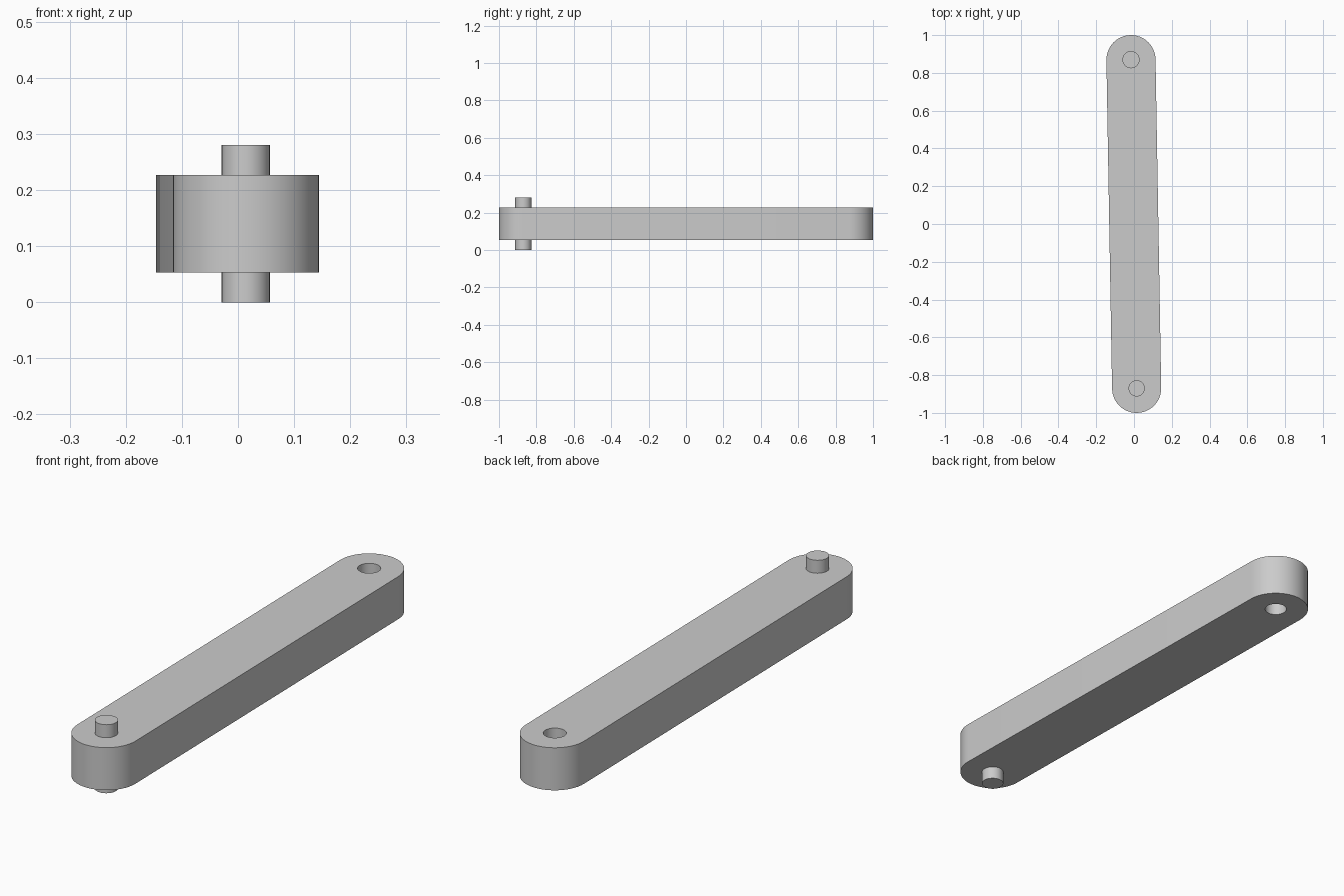
import bpy
import bmesh
import math
from mathutils import Vector

if "Cube" in bpy.data.objects:
    bpy.data.objects.remove(bpy.data.objects["Cube"], do_unlink=True)

GREY = (0.6, 0.6, 0.6, 1.0)
grey = bpy.data.materials.new("light grey")
grey.use_nodes = True
grey.diffuse_color = GREY
grey.node_tree.nodes["Principled BSDF"].inputs["Base Color"].default_value = GREY

FRONT = Vector((0.014, -0.87))
BACK = Vector((-0.016, 0.87))
BAR_RADIUS, PIN_RADIUS = 0.13, 0.043
BOTTOM, TOP, HEIGHT = 0.053, 0.227, 0.28
HOLE_DEPTH = 0.06


def prism(name, outline, z0, z1):
    """Extrude a closed 2D outline between two heights."""
    bm = bmesh.new()
    face = bm.faces.new([bm.verts.new((p.x, p.y, z0)) for p in outline])
    lid = bmesh.ops.extrude_face_region(bm, geom=[face])["geom"]
    verts = [g for g in lid if isinstance(g, bmesh.types.BMVert)]
    bmesh.ops.translate(bm, verts=verts, vec=(0, 0, z1 - z0))
    bmesh.ops.recalc_face_normals(bm, faces=bm.faces)
    mesh = bpy.data.meshes.new(name)
    bm.to_mesh(mesh)
    bm.free()
    mesh.materials.append(grey)
    obj = bpy.data.objects.new(name, mesh)
    bpy.context.collection.objects.link(obj)
    return obj


def arc(center, radius, start, sweep, steps):
    return [center + radius * Vector((math.cos(start + sweep * i / steps),
                                      math.sin(start + sweep * i / steps)))
            for i in range(steps + 1)]


def circle(center, radius):
    return arc(center, radius, 0, math.tau, 32)[:-1]


def smooth(obj):
    bpy.ops.object.select_all(action="DESELECT")
    obj.select_set(True)
    bpy.context.view_layer.objects.active = obj
    bpy.ops.object.shade_smooth_by_angle(angle=math.radians(30))


# Link bar with rounded ends
axis = BACK - FRONT
side = math.atan2(axis.y, axis.x) - math.pi / 2
bar = prism("link_bar",
            arc(BACK, BAR_RADIUS, side, math.pi, 24)
            + arc(FRONT, BAR_RADIUS, side + math.pi, math.pi, 24),
            BOTTOM, TOP)

# Blind sockets in the top and bottom of the back end
for label, z0, z1 in (("top", TOP - HOLE_DEPTH, TOP + 0.05),
                      ("bottom", BOTTOM - 0.05, BOTTOM + HOLE_DEPTH)):
    cutter = prism(label + "_socket_cutter", circle(BACK, PIN_RADIUS), z0, z1)
    cut = bar.modifiers.new(label + "_socket", "BOOLEAN")
    cut.operation = "DIFFERENCE"
    cut.solver = "EXACT"
    cut.object = cutter
    bpy.context.view_layer.objects.active = bar
    bpy.ops.object.modifier_apply(modifier=cut.name)
    bpy.data.objects.remove(cutter, do_unlink=True)
smooth(bar)

# Hinge pins above and below the front end
smooth(prism("top_pin", circle(FRONT, PIN_RADIUS), TOP - 0.01, HEIGHT))
smooth(prism("bottom_pin", circle(FRONT, PIN_RADIUS), 0, BOTTOM + 0.01))
